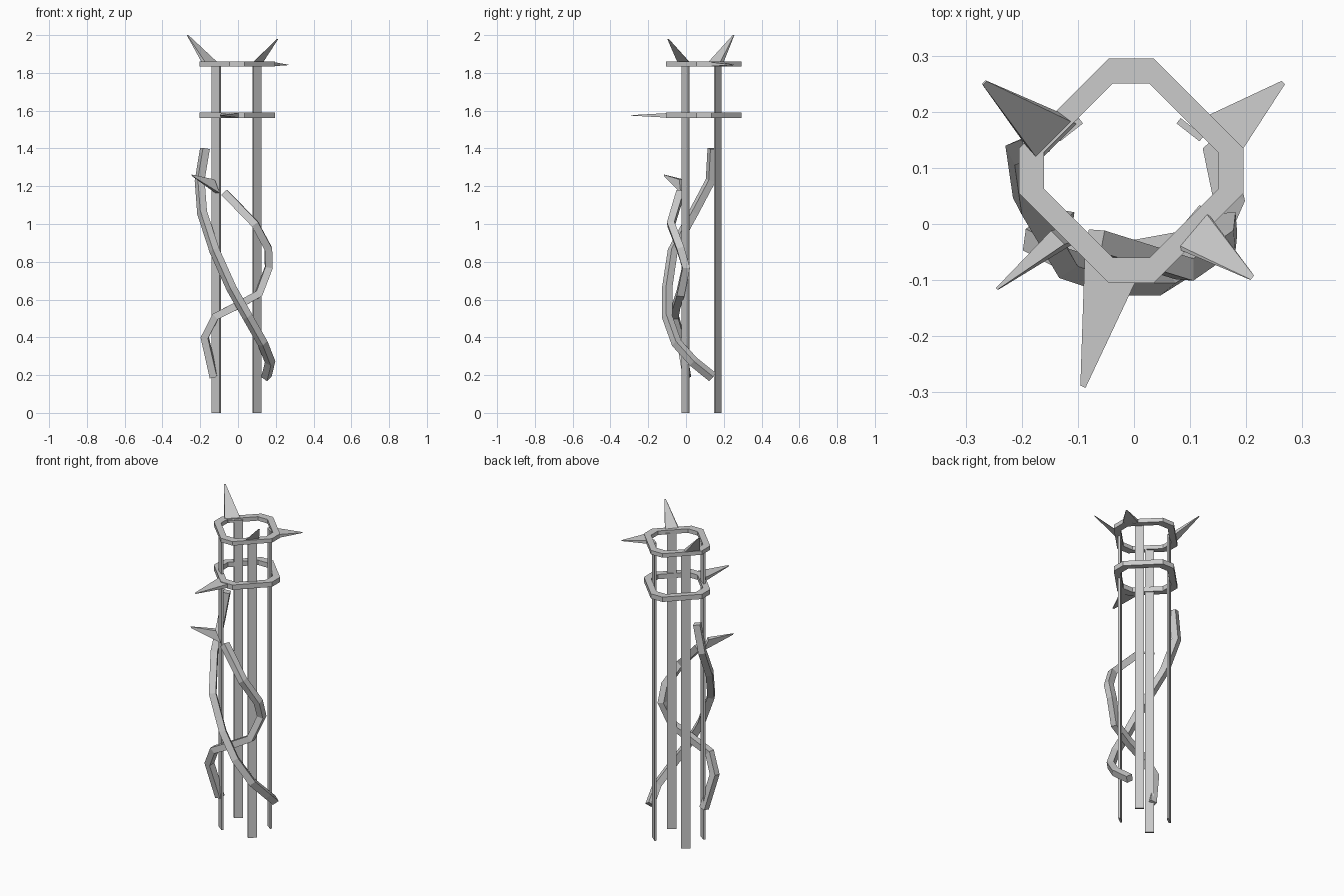
import bpy, math
from mathutils import Vector

if "Cube" in bpy.data.objects:
    bpy.data.objects.remove(bpy.data.objects["Cube"])


def mesh_object(name, verts, faces):
    mesh = bpy.data.meshes.new(name)
    mesh.from_pydata([tuple(v) for v in verts], [], faces)
    mesh.update()
    obj = bpy.data.objects.new(name, mesh)
    bpy.context.collection.objects.link(obj)
    bpy.context.view_layer.objects.active = obj
    obj.select_set(True)
    bpy.ops.object.mode_set(mode='EDIT')
    bpy.ops.mesh.select_all(action='SELECT')
    bpy.ops.mesh.normals_make_consistent(inside=False)
    bpy.ops.object.mode_set(mode='OBJECT')
    obj.select_set(False)
    return obj


BOX_FACES = [(0, 1, 2, 3), (4, 5, 6, 7), (0, 1, 5, 4), (1, 2, 6, 5),
             (2, 3, 7, 6), (3, 0, 4, 7)]
CX, CY = -0.005, 0.095


def octagon(half, cut):
    pts = [(half, -cut), (half, cut), (cut, half), (-cut, half),
           (-half, cut), (-half, -cut), (-cut, -half), (cut, -half)]
    return [(CX + x, CY + y) for x, y in pts]


def ring(name, z0, z1):
    outer, inner = octagon(0.2, 0.04), octagon(0.155, 0.033)
    verts = [(x, y, z) for z in (z0, z1) for loop in (outer, inner) for x, y in loop]
    faces = []
    for i in range(8):
        j = (i + 1) % 8
        for a, b in ((0, 16), (16, 24), (24, 8), (8, 0)):
            faces.append((a + i, a + j, b + j, b + i))
    mesh_object(name, verts, faces)


def tapered(name, base, tip, u, v, taper):
    base, tip, u, v = map(Vector, (base, tip, u, v))
    corners = [-u - v, u - v, u + v, -u + v]
    mesh_object(name, [base + c for c in corners] + [tip + c * taper for c in corners],
                BOX_FACES)


def vine(name, points):
    curve = bpy.data.curves.new(name, 'CURVE')
    curve.dimensions = '3D'
    curve.bevel_depth = 0.028
    curve.bevel_resolution = 0
    curve.use_fill_caps = True
    spline = curve.splines.new('POLY')
    spline.points.add(len(points) - 1)
    for p, co in zip(spline.points, points):
        p.co = (*co, 1)
    obj = bpy.data.objects.new(name, curve)
    bpy.context.collection.objects.link(obj)
    bpy.context.view_layer.objects.active = obj
    obj.select_set(True)
    bpy.ops.object.convert(target='MESH')
    for poly in bpy.context.object.data.polygons:
        poly.use_smooth = False
    bpy.ops.object.select_all(action='DESELECT')


# Two octagonal hoops
ring("upper_ring", 1.835, 1.86)
ring("lower_ring", 1.56, 1.59)

# Four flat posts turned towards the hoop centre
for name, x, y, sign in (("front_left_post", -0.115, -0.002, -1),
                         ("front_right_post", 0.1, -0.002, 1),
                         ("back_right_post", 0.1, 0.168, -1),
                         ("back_left_post", -0.115, 0.168, 1)):
    a = math.radians(38) * sign
    u = Vector((math.cos(a), math.sin(a), 0)) * 0.026
    v = Vector((-math.sin(a), math.cos(a), 0)) * 0.006
    tapered(name, (x, y, 0), (x, y, 1.85), u, v, 1)

# Thorns on the hoops and the front left post
tapered("back_left_thorn", (-0.143, 0.152, 1.845), (-0.267, 0.252, 2.0),
        (0.033, 0.033, 0), (0.007, -0.007, 0.006), 0.1)
tapered("back_right_thorn", (0.165, 0.165, 1.846), (0.266, 0.252, 1.842),
        (-0.03, 0.03, 0), (0, 0, 0.01), 0.1)
tapered("front_right_thorn", (0.097, -0.005, 1.847), (0.21, -0.095, 1.98),
        (0.027, 0.032, 0), (0.007, -0.007, 0.006), 0.12)
tapered("front_thorn", (-0.042, -0.08, 1.575), (-0.091, -0.29, 1.575),
        (0.046, -0.02, 0), (0, 0, 0.012), 0.1)
tapered("post_thorn", (-0.122, -0.02, 1.2), (-0.243, -0.115, 1.257),
        (0.014, 0.004, -0.036), (0.012, -0.012, 0), 0.12)

# Two square-section vines winding around the posts
vine("long_vine", [(0.15, 0.14, 0.19), (0.17, 0.04, 0.27), (0.13, -0.05, 0.37),
                   (0.05, -0.1, 0.51), (-0.035, -0.1, 0.66), (-0.125, -0.07, 0.86),
                   (-0.19, 0.04, 1.06), (-0.203, 0.13, 1.23), (-0.175, 0.14, 1.4)])
vine("short_vine", [(-0.128, 0.005, 0.19), (-0.176, -0.03, 0.4), (-0.12, -0.06, 0.51),
                    (0.0, -0.05, 0.57), (0.11, -0.03, 0.63), (0.163, 0.0, 0.77),
                    (0.16, -0.03, 0.87), (0.09, -0.08, 1.0), (-0.07, -0.03, 1.165)])
